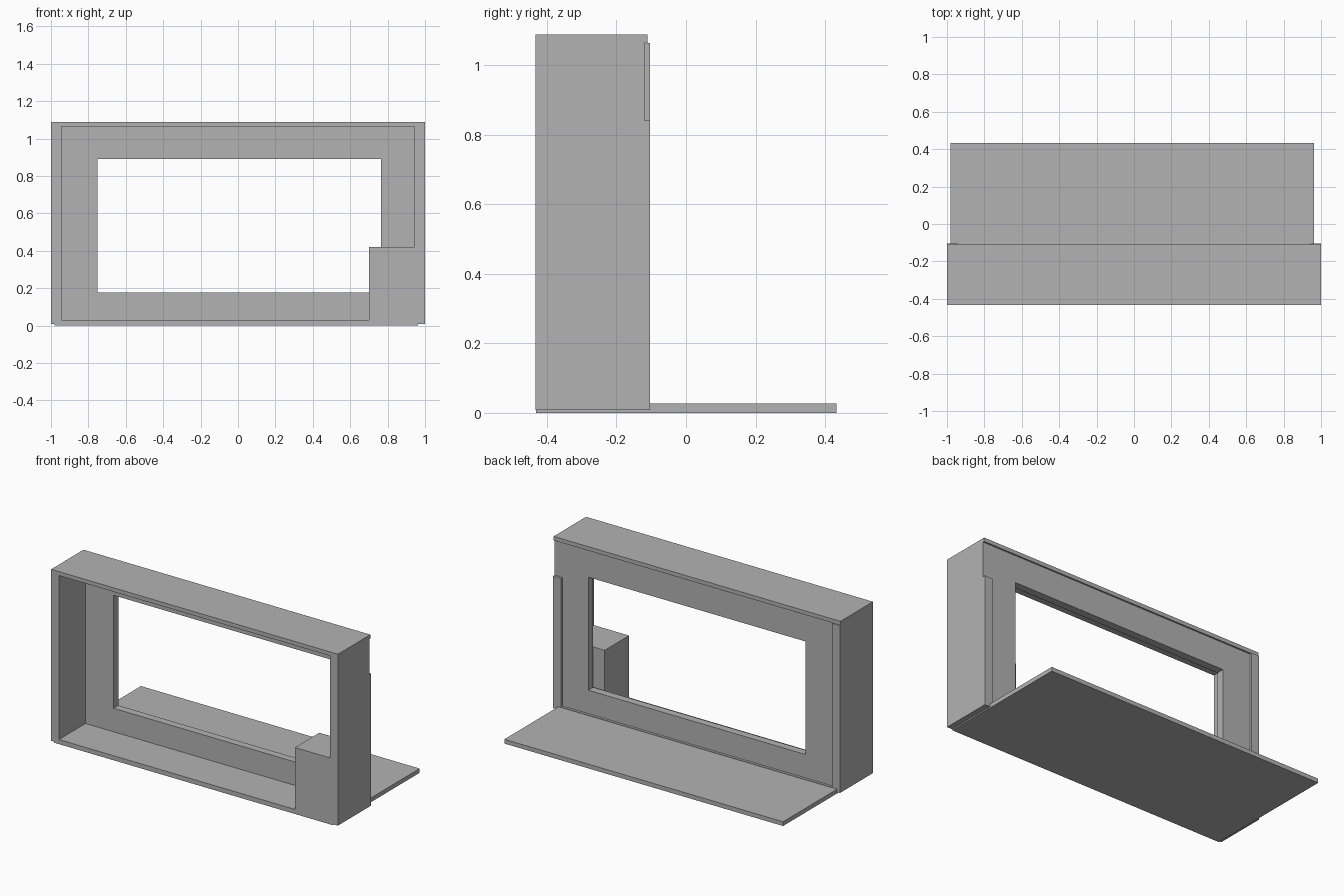
import bpy
import bmesh
from mathutils import Vector

if "Cube" in bpy.data.objects:
    bpy.data.objects.remove(bpy.data.objects["Cube"])

grey = bpy.data.materials.new("plain grey")
grey.diffuse_color = (0.45, 0.45, 0.45, 1)
grey.use_nodes = True
grey.node_tree.nodes["Principled BSDF"].inputs["Base Color"].default_value = grey.diffuse_color


def finish(name, bm):
    bmesh.ops.recalc_face_normals(bm, faces=bm.faces)
    mesh = bpy.data.meshes.new(name)
    bm.to_mesh(mesh)
    bm.free()
    mesh.materials.append(grey)
    obj = bpy.data.objects.new(name, mesh)
    bpy.context.collection.objects.link(obj)
    return obj


def extrude(name, points, direction):
    """Solid made by sweeping a flat outline along a direction."""
    bm = bmesh.new()
    face = bm.faces.new([bm.verts.new(p) for p in points])
    result = bmesh.ops.extrude_face_region(bm, geom=[face], use_keep_orig=True)
    verts = [g for g in result["geom"] if isinstance(g, bmesh.types.BMVert)]
    bmesh.ops.translate(bm, verts=verts, vec=Vector(direction))
    return finish(name, bm)


def box(name, x0, x1, y0, y1, z0, z1):
    outline = [(x0, y0, z0), (x1, y0, z0), (x1, y1, z0), (x0, y1, z0)]
    return extrude(name, outline, (0, 0, z1 - z0))


def ring(name, outer, inner, y0, y1):
    """Flat panel with a rectangular opening; rectangles are x0, x1, z0, z1."""
    bm = bmesh.new()
    loops = []
    for y in (y0, y1):
        for x0, x1, z0, z1 in (outer, inner):
            corners = ((x0, z0), (x1, z0), (x1, z1), (x0, z1))
            loops.append([bm.verts.new((x, y, z)) for x, z in corners])
    for a, b in ((0, 1), (1, 3), (3, 2), (2, 0)):
        for i in range(4):
            j = (i + 1) % 4
            bm.faces.new((loops[a][i], loops[a][j], loops[b][j], loops[b][i]))
    return finish(name, bm)


FRONT, BACK, RECESS = -0.433, -0.104, -0.12
BOTTOM, FLOOR, CEILING, TOP = 0.008, 0.03, 1.063, 1.088
INNER = 0.945

# Outer casing
box("casing_floor", -INNER, INNER, FRONT, BACK, BOTTOM, FLOOR)
box("casing_top", -1, 1, FRONT, -0.11, CEILING, TOP)
box("left_wall", -1, -INNER, FRONT, BACK, BOTTOM, CEILING)

# Right wall with a shallow notch at the upper rear edge
side = [(FRONT, BOTTOM), (BACK, BOTTOM), (BACK, 0.84), (RECESS, 0.84),
        (RECESS, CEILING), (FRONT, CEILING)]
extrude("right_wall", [(INNER, y, z) for y, z in side], (1 - INNER, 0, 0))

# Recessed rear panel with the window opening
ring("window_panel", (-INNER, INNER, FLOOR, CEILING),
     (-0.75, 0.765, 0.178, 0.89), -0.168, RECESS)

# Corner block inside the casing
box("corner_block", 0.70, INNER, FRONT, -0.19, FLOOR, 0.42)

# Thin base board running under the casing and out behind it
box("base_board", -0.98, 0.963, FRONT + 0.002, 0.433, 0, 0.027)
